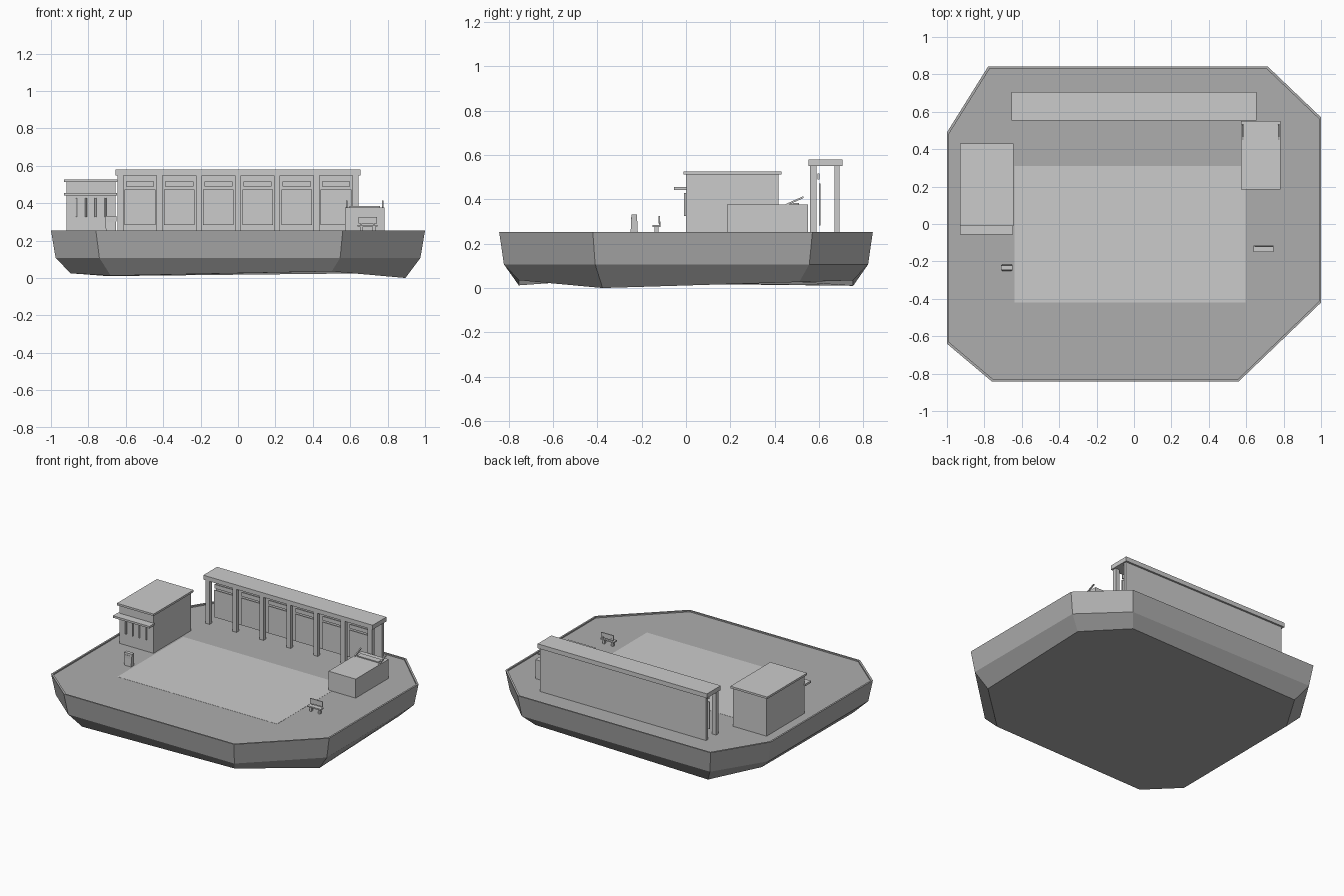
import bpy, bmesh, math
from mathutils import Matrix

if "Cube" in bpy.data.objects:
    bpy.data.objects.remove(bpy.data.objects["Cube"])


def grey(name, v):
    m = bpy.data.materials.new(name)
    m.diffuse_color = (v, v, v, 1)
    m.use_nodes = True
    m.node_tree.nodes["Principled BSDF"].inputs["Base Color"].default_value = m.diffuse_color
    return m


DARK, LIGHT = grey("dark_grey", .42), grey("mid_grey", .575)


def finish(bm, name, mat):
    bmesh.ops.recalc_face_normals(bm, faces=bm.faces)
    me = bpy.data.meshes.new(name)
    bm.to_mesh(me)
    bm.free()
    me.materials.append(mat)
    ob = bpy.data.objects.new(name, me)
    bpy.context.collection.objects.link(ob)
    return ob


def box(name, x0, x1, y0, y1, z0, z1, tilt=0.0, top=(1, 1), mat=LIGHT):
    """Box by extents; tilt turns it about x, top scales the upper face."""
    bm = bmesh.new()
    bmesh.ops.create_cube(bm, size=1)
    for v in bm.verts:
        if v.co.z > 0:
            v.co.x *= top[0]
            v.co.y *= top[1]
    bmesh.ops.scale(bm, vec=(x1 - x0, y1 - y0, z1 - z0), verts=bm.verts)
    bmesh.ops.rotate(bm, cent=(0, 0, 0), matrix=Matrix.Rotation(tilt, 3, 'X'), verts=bm.verts)
    ob = finish(bm, name, mat)
    ob.location = ((x0 + x1) / 2, (y0 + y1) / 2, (z0 + z1) / 2)
    return ob


def rod(name, x, y, z0, z1, r):
    """Upright smooth rod."""
    bm = bmesh.new()
    bmesh.ops.create_cone(bm, cap_ends=True, segments=12, radius1=r, radius2=r, depth=z1 - z0)
    for f in bm.faces:
        f.smooth = len(f.verts) == 4
    finish(bm, name, LIGHT).location = (x, y, (z0 + z1) / 2)


# Ground slab: eight-sided outline, curb, and a slightly uneven underside
outline = [(-.76, -.842), (.56, -.842), (1, -.42), (1, .57),
           (.715, .842), (-.78, .842), (-1, .49), (-1, -.64)]
under = [.012, .035, 0, .027, .035, .01, .03, .025]
DECK = .244
bm = bmesh.new()


def ring(s, z):
    zs = z if isinstance(z, list) else [z] * 8
    return [bm.verts.new((x * s, y * s, h)) for (x, y), h in zip(outline, zs)]


rings = [ring(.895, under), ring(.975, .107), ring(1, .253), ring(.988, .253), ring(.988, DECK)]
for a, b in zip(rings, rings[1:]):
    for i in range(8):
        j = (i + 1) % 8
        bm.faces.new((a[i], a[j], b[j], b[i]))
bm.faces.new(rings[0])
bm.faces.new(rings[-1])
finish(bm, "ground_slab", DARK)
box("court", -.64, .597, -.42, .31, DECK - .002, DECK + .001)

# Shop with roof, awning and front rods
box("shop_body", -.917, -.655, 0, .418, DECK, .514)
box("shop_roof", -.93, -.645, -.012, .43, .512, .526)
box("shop_awning", -.93, -.648, -.055, .005, .441, .455)
for i in range(4):
    rod("shop_rod", -.865 + i * .052, -.004, .325, .428, .005)

# Long shelter: roof, rear wall, columns and hanging panels
box("shelter_roof", -.656, .656, .553, .705, .549, .58)
box("shelter_wall", -.64, .645, .67, .692, DECK, .552)
pitch = .2095
for i in range(7):
    x = -.6285 + i * pitch
    box("shelter_column", x - .016, x + .016, .56, .588, DECK, .552)
for i in range(6):
    x = -.6285 + (i + .5) * pitch
    box("shelter_sign", x - .075, x + .075, .593, .602, .488, .516)
    box("shelter_panel", x - .082, x + .082, .6, .607, .282, .472)

# Counter with tilted rails and a flat board on top
box("counter", .572, .782, .185, .55, DECK, .377)
for x in (.582, .775):
    box("counter_rail", x - .004, x + .004, .447, .533, .388, .396, math.radians(24))
box("counter_board", .595, .76, .467, .51, .376, .384)

# Bench
box("bench_seat", .64, .745, -.15, -.116, .274, .283)
box("bench_back", .643, .742, -.124, -.117, .29, .325)
for x in (.66, .727):
    box("bench_leg", x - .007, x + .007, -.142, -.125, DECK, .276)
    box("bench_support", x - .004, x + .004, -.122, -.116, .28, .3)

# Litter bin, wider at the top
box("bin_body", -.706, -.654, -.25, -.217, DECK, .332, top=(1.18, .75))
box("bin_flap", -.7, -.66, -.249, -.24, .296, .318)
